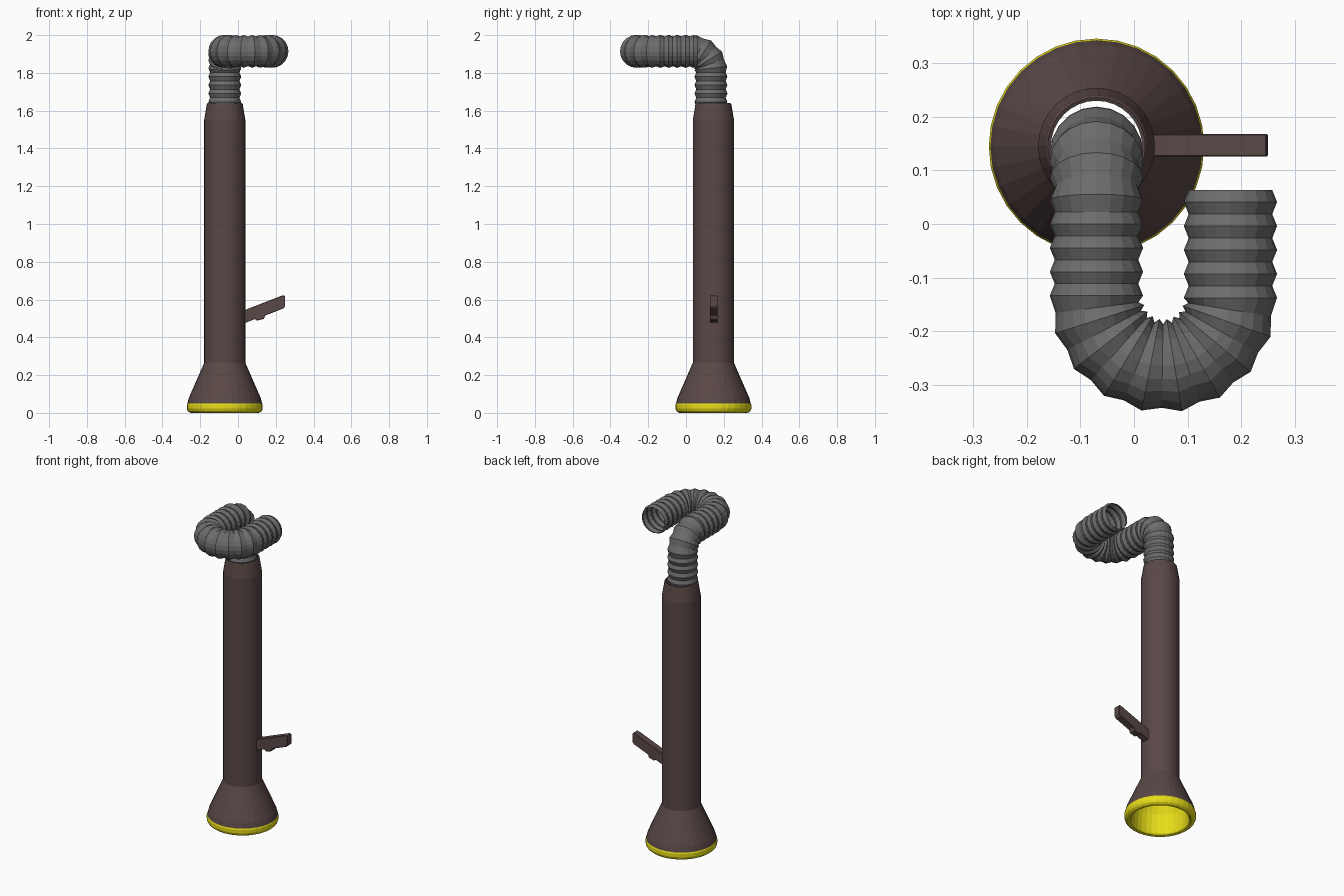
import bpy, bmesh
from math import sin, cos, pi
from mathutils import Vector

if "Cube" in bpy.data.objects:
    bpy.data.objects.remove(bpy.data.objects["Cube"])

CX, CY = -0.07, 0.145          # axis of the upright tube


def material(name, rgb):
    m = bpy.data.materials.new(name)
    m.diffuse_color = (*rgb, 1)
    m.use_nodes = True
    m.node_tree.nodes["Principled BSDF"].inputs["Base Color"].default_value = m.diffuse_color
    return m


BROWN = material("brown", (0.10, 0.065, 0.062))
YELLOW = material("yellow", (0.80, 0.72, 0.01))
GREY = material("dark_grey", (0.15, 0.15, 0.15))


def add_object(name, bm, mat):
    bmesh.ops.recalc_face_normals(bm, faces=bm.faces)
    mesh = bpy.data.meshes.new(name)
    bm.to_mesh(mesh)
    bm.free()
    mesh.materials.append(mat)
    ob = bpy.data.objects.new(name, mesh)
    bpy.context.collection.objects.link(ob)
    return ob


def skin(name, rings, mat):
    """Bridge a list of closed rings of points into an open shell."""
    bm = bmesh.new()
    rows = [[bm.verts.new(p) for p in ring] for ring in rings]
    n = len(rows[0])
    for a, b in zip(rows, rows[1:]):
        for i in range(n):
            j = (i + 1) % n
            bm.faces.new((a[i], a[j], b[j], b[i]))
    return add_object(name, bm, mat)


def lathe(name, profile, mat, n=32):
    return skin(name, [[(CX + r * cos(2 * pi * i / n), CY + r * sin(2 * pi * i / n), z)
                        for i in range(n)] for r, z in profile], mat)


# upright tube with flared foot and tapered, open top
lathe("tube_body", [(0.198, 0.05), (0.190, 0.08), (0.109, 0.265), (0.109, 1.55),
                    (0.095, 1.635), (0.091, 1.64), (0.085, 1.637), (0.085, 1.58)], BROWN)

# yellow rolled rim and lining inside the foot
lathe("foot_rim", [(0.198, 0.05), (0.201, 0.042), (0.201, 0.022), (0.196, 0.01),
                   (0.186, 0.002), (0.178, 0.0), (0.168, 0.003), (0.162, 0.012),
                   (0.160, 0.03), (0.156, 0.13), (0.105, 0.262)], YELLOW)

# side handle: bevelled extrusion of its side outline
outline = [(0.03, 0.476), (0.03, 0.54), (0.05, 0.55), (0.235, 0.622), (0.247, 0.622),
           (0.25, 0.61), (0.25, 0.565), (0.24, 0.553), (0.143, 0.515), (0.138, 0.498),
           (0.100, 0.488), (0.09, 0.497), (0.045, 0.479)]
bm = bmesh.new()
face = bm.faces.new([bm.verts.new((x, 0.126, z)) for x, z in outline])
ext = bmesh.ops.extrude_face_region(bm, geom=[face])
bmesh.ops.translate(bm, vec=(0, 0.042, 0),
                    verts=[v for v in ext["geom"] if isinstance(v, bmesh.types.BMVert)])
handle = add_object("handle", bm, BROWN)
bev = handle.modifiers.new("bevel", "BEVEL")
bev.width, bev.segments = 0.002, 1

# hose centre line: up, elbow to the front, U-turn, back
UP, ELBOW, U = 0.19, 0.10, 0.125
Y0, Z0 = 0.132, 1.914
Y_TURN = -0.14
L = [UP, ELBOW * pi / 2, Y0 - ELBOW - Y_TURN, U * pi, 0.063 - Y_TURN]


def hose_point(s):
    """Position and direction at distance s along the hose."""
    if s < L[0]:
        return Vector((CX, Y0, Z0 - ELBOW - UP + s)), Vector((0, 0, 1))
    s -= L[0]
    if s < L[1]:
        a = s / ELBOW
        return (Vector((CX, Y0 - ELBOW + ELBOW * cos(a), Z0 - ELBOW + ELBOW * sin(a))),
                Vector((0, -sin(a), cos(a))))
    s -= L[1]
    if s < L[2]:
        return Vector((CX, Y0 - ELBOW - s, Z0)), Vector((0, -1, 0))
    s -= L[2]
    if s < L[3]:
        a = s / U
        return (Vector((CX + U - U * cos(a), Y_TURN - U * sin(a), Z0)),
                Vector((sin(a), -cos(a), 0)))
    s -= L[3]
    return Vector((CX + 2 * U, Y_TURN + s, Z0)), Vector((0, 1, 0))


# corrugated hose: alternating wide and narrow rings along the path
STEPS, SIDES = 50, 20
rings, side, last = [], Vector((1, 0, 0)), Vector((0, 0, 1))
for k in range(STEPS + 1):
    p, t = hose_point(sum(L) * k / STEPS)
    side = last.rotation_difference(t) @ side
    up, last = t.cross(side), t
    r = 0.087 if k % 2 else 0.078
    rings.append([p + r * (side * cos(2 * pi * i / SIDES) + up * sin(2 * pi * i / SIDES))
                  for i in range(SIDES)])
skin("corrugated_hose", rings, GREY)
